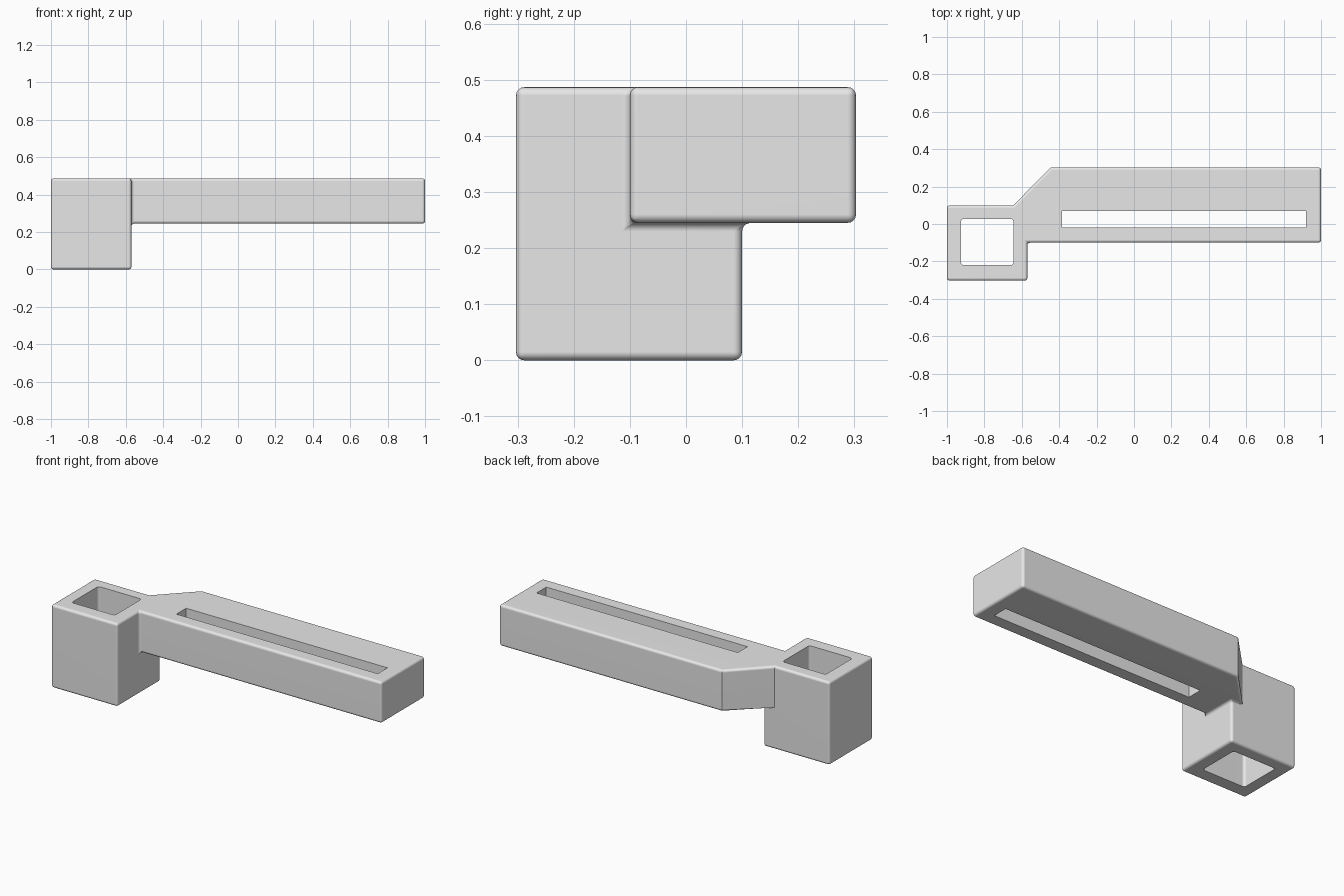
import bpy, bmesh, math

cube = bpy.data.objects.get("Cube")
if cube:
    bpy.data.objects.remove(cube, do_unlink=True)

grey = bpy.data.materials.new("light grey")
grey.use_nodes = True
grey.diffuse_color = (0.8, 0.8, 0.8, 1)
grey.node_tree.nodes["Principled BSDF"].inputs["Base Color"].default_value = (0.8, 0.8, 0.8, 1)

BOTTOM, UNDERSIDE, TOP = 0.0, 0.245, 0.487


def make_object(name, bm):
    bmesh.ops.recalc_face_normals(bm, faces=bm.faces[:])
    mesh = bpy.data.meshes.new(name)
    bm.to_mesh(mesh)
    bm.free()
    mesh.materials.append(grey)
    obj = bpy.data.objects.new(name, mesh)
    bpy.context.collection.objects.link(obj)
    return obj


def join_prisms(prisms):
    """Join touching prisms into one shell, dropping the walls they share."""
    bm = bmesh.new()
    verts, walls = {}, {}

    def add_wall(points):
        key = frozenset(points)
        if key in walls:
            del walls[key]
        else:
            walls[key] = points

    for outline, low, high in prisms:
        for z in (low, high):
            add_wall([(x, y, z) for x, y in outline])
        for a, b in zip(outline, outline[1:] + outline[:1]):
            add_wall([(*a, low), (*b, low), (*b, high), (*a, high)])
    for points in walls.values():
        for p in points:
            if p not in verts:
                verts[p] = bm.verts.new(p)
        bm.faces.new([verts[p] for p in points])
    bmesh.ops.recalc_face_normals(bm, faces=bm.faces[:])
    bmesh.ops.dissolve_limit(bm, angle_limit=0.01, verts=bm.verts[:], edges=bm.edges[:])
    return bm


def cut_hole(target, x0, x1, y0, y1, radius=0):
    """Cut a straight vertical hole, with optional rounded corners."""
    outline = [(x0, y0), (x1, y0), (x1, y1), (x0, y1)]
    bm = join_prisms([(outline, BOTTOM - 0.1, TOP + 0.1)])
    if radius:
        upright = [e for e in bm.edges if abs(e.verts[0].co.z - e.verts[1].co.z) > 0.1]
        bmesh.ops.bevel(bm, geom=upright, offset=radius, segments=4,
                        profile=0.5, affect='EDGES')
    cutter = make_object("hole_cutter", bm)
    cutter.hide_render = True
    mod = target.modifiers.new("hole", 'BOOLEAN')
    mod.operation, mod.object, mod.solver = 'DIFFERENCE', cutter, 'EXACT'
    bpy.ops.object.modifier_apply(modifier=mod.name)
    bpy.data.objects.remove(cutter, do_unlink=True)


# Socket block and offset arm, sharing the two inner corner points
front_corner, inner_corner, back_corner = (-0.57, -0.1), (-0.57, 0.1), (-0.645, 0.1)
block = [(-1, -0.303), (-0.57, -0.303), front_corner, inner_corner, back_corner, (-1, 0.1)]
arm = [front_corner, (1, -0.1), (1, 0.303), (-0.445, 0.303), back_corner, inner_corner]
bracket = make_object("bracket_arm", join_prisms([
    (block, BOTTOM, UNDERSIDE), (block, UNDERSIDE, TOP), (arm, UNDERSIDE, TOP)]))

bpy.ops.object.select_all(action='DESELECT')
bracket.select_set(True)
bpy.context.view_layer.objects.active = bracket

# Rounded edges and fillets
bevel = bracket.modifiers.new("rounding", 'BEVEL')
bevel.width, bevel.segments = 0.015, 4
bevel.limit_method, bevel.angle_limit = 'ANGLE', math.radians(60)
bpy.ops.object.modifier_apply(modifier=bevel.name)

# Square socket through the block, long slot through the arm
cut_hole(bracket, -0.925, -0.645, -0.22, 0.028, radius=0.015)
cut_hole(bracket, -0.385, 0.92, -0.02, 0.07)

bpy.ops.object.shade_smooth_by_angle(angle=math.radians(35))
normals = bracket.modifiers.new("flat faces", 'WEIGHTED_NORMAL')
normals.keep_sharp = True
